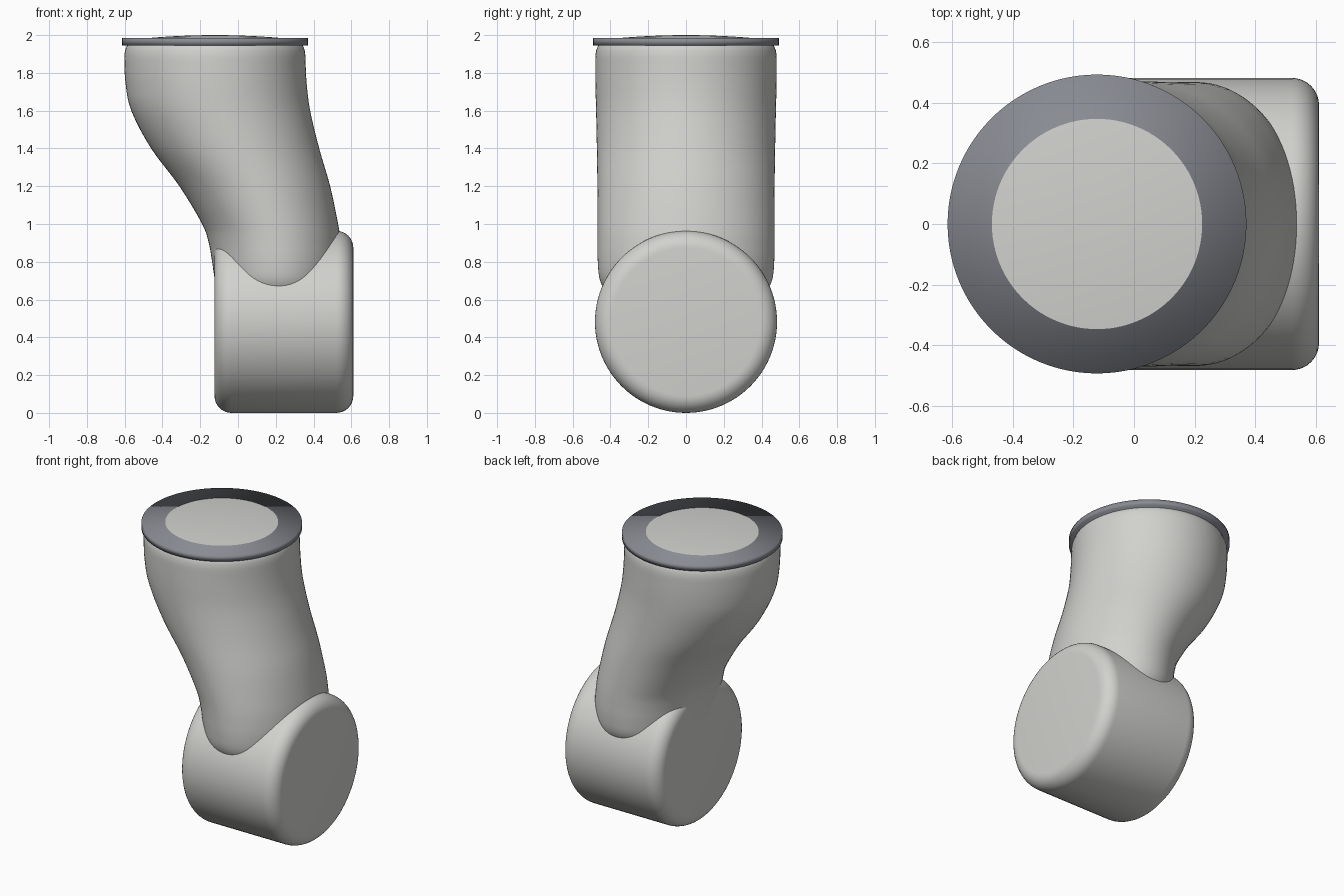
import bpy, bmesh, math
from mathutils import Matrix, Vector

cube = bpy.data.objects.get("Cube")
if cube:
    bpy.data.objects.remove(cube)


def material(name, rgb):
    mat = bpy.data.materials.new(name)
    mat.use_nodes = True
    mat.diffuse_color = (*rgb, 1)
    mat.node_tree.nodes["Principled BSDF"].inputs["Base Color"].default_value = (*rgb, 1)
    return mat


def add_object(name, bm, mat):
    bmesh.ops.recalc_face_normals(bm, faces=bm.faces)
    for face in bm.faces:
        face.smooth = True
    mesh = bpy.data.meshes.new(name)
    bm.to_mesh(mesh)
    bm.free()
    mesh.materials.append(mat)
    obj = bpy.data.objects.new(name, mesh)
    bpy.context.collection.objects.link(obj)
    return obj


def cylinder(radius, depth, matrix, segments):
    bm = bmesh.new()
    bmesh.ops.create_cone(bm, cap_ends=True, segments=segments, radius1=radius,
                          radius2=radius, depth=depth, matrix=matrix)
    return bm


def catmull(a, b, c, d, t):
    return 0.5 * (2 * b + (c - a) * t + (2 * a - 5 * b + 4 * c - d) * t * t
                  + (3 * b - a - 3 * c + d) * t ** 3)


light_grey = material("light grey", (0.64, 0.64, 0.62))
slate_grey = material("slate grey", (0.25, 0.26, 0.29))

# Lower joint: sideways drum with rounded rims
drum = cylinder(0.482, 0.735, Matrix.Translation((0.243, 0, 0.482))
                @ Matrix.Rotation(math.pi / 2, 4, "Y"), 96)
joint = add_object("lower_joint_drum", drum, light_grey)
bevel = joint.modifiers.new("rounded_rims", "BEVEL")
bevel.width = 0.09
bevel.segments = 8
bevel.limit_method = "ANGLE"
bevel.angle_limit = math.radians(40)
bpy.context.view_layer.objects.active = joint
joint.select_set(True)
bpy.ops.object.modifier_apply(modifier="rounded_rims")
bpy.ops.object.shade_smooth_by_angle(angle=math.radians(30))

# Limb sections: height, right edge, left edge, half depth
sections = [Vector(s) for s in (
    (0.55, -0.02, 0.47, 0.36), (0.62, -0.08, 0.52, 0.41), (0.70, -0.12, 0.545, 0.455),
    (0.80, -0.137, 0.552, 0.467), (0.90, -0.155, 0.545, 0.468), (1.00, -0.19, 0.53, 0.468),
    (1.20, -0.31, 0.488, 0.469), (1.40, -0.46, 0.43, 0.472), (1.60, -0.565, 0.382, 0.476),
    (1.75, -0.596, 0.363, 0.48), (1.88, -0.602, 0.357, 0.48))]
rings = []
last = len(sections) - 1
for i in range(last):
    a, b, c, d = (sections[min(max(i + k, 0), last)] for k in (-1, 0, 1, 2))
    rings += [catmull(a, b, c, d, step / 4) for step in range(4)]
rings.append(sections[-1])

# Rounded shoulder, then a shallow crown that rises through the collar
top_x = -0.122
for z, r in ((1.915, 0.477), (1.94, 0.468), (1.955, 0.455)):
    rings.append(Vector((z, top_x - r, top_x + r, r)))
for r in (0.43, 0.39, 0.345, 0.29, 0.22, 0.14, 0.06):
    rings.append(Vector((2 - 0.015 * (r / 0.347) ** 2, top_x - r, top_x + r, r)))

bm = bmesh.new()
sides = 96
loops = []
for z, x0, x1, hy in rings:
    loops.append([bm.verts.new(((x0 + x1) / 2 + (x1 - x0) / 2 * math.cos(a), hy * math.sin(a), z))
                  for a in (math.tau * k / sides for k in range(sides))])
for low, high in zip(loops, loops[1:]):
    for k in range(sides):
        n = (k + 1) % sides
        bm.faces.new((low[k], low[n], high[n], high[k]))
bm.faces.new(loops[0][::-1])
bm.faces.new(loops[-1])
add_object("curved_limb", bm, light_grey)

# Collar disc, softly shaded across its rim
collar = cylinder(0.493, 0.04, Matrix.Translation((top_x, 0, 1.965)), 96)
add_object("top_collar", collar, slate_grey)
